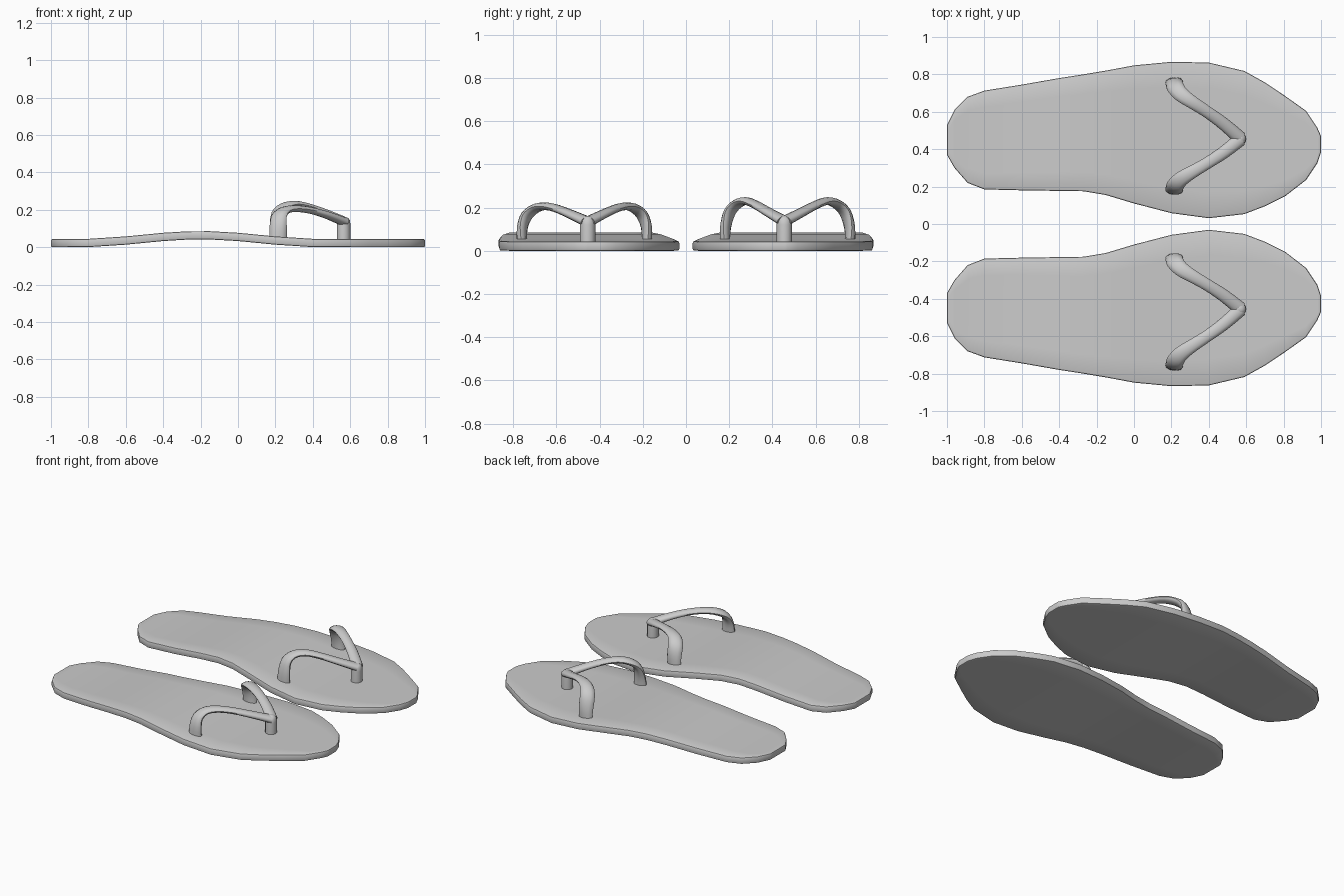
import bpy, bmesh, math
from mathutils import Vector

if "Cube" in bpy.data.objects:
    bpy.data.objects.remove(bpy.data.objects["Cube"])

# sole outline stations: x, inner edge y, outer edge y
STATIONS = [(-1, .37, .53), (-.96, .30, .61), (-.89, .22, .68), (-.8, .185, .713),
            (-.6, .18, .745), (-.4, .177, .78), (-.27, .175, .80), (-.15, .155, .82),
            (0, .11, .848), (.2, .058, .867), (.4, .031, .863), (.59, .053, .818),
            (.7, .095, .757), (.81, .15, .683), (.92, .235, .605), (.98, .325, .515),
            (1, .385, .47)]
THICK = .044
TOE = Vector((.565, .455, 0))

# strap arm: x, distance from toe line, half width, half thickness
ARM = [(.215, .305, .047, .024), (.215, .302, .047, .024), (.220, .280, .046, .023),
       (.250, .240, .041, .020), (.310, .197, .035, .018), (.390, .145, .032, .018),
       (.480, .080, .034, .020), (.568, .003, .037, .024)]
HIGH = [.03, .11, .18, .218, .230, .212, .178, .138]
LOW = [.03, .11, .165, .197, .206, .196, .170, .135]


def finish(name, bm, side, angle):
    for v in bm.verts:
        v.co.y *= side
    bmesh.ops.recalc_face_normals(bm, faces=bm.faces)
    me = bpy.data.meshes.new(name)
    bm.to_mesh(me)
    bm.free()
    ob = bpy.data.objects.new(name, me)
    bpy.context.collection.objects.link(ob)
    bpy.ops.object.select_all(action='DESELECT')
    ob.select_set(True)
    bpy.context.view_layer.objects.active = ob
    bpy.ops.object.shade_smooth_by_angle(angle=math.radians(angle))
    return ob


def arch(x):
    d = abs(x + .2) / .65
    return .042 * (.5 + .5 * math.cos(math.pi * d)) if d < 1 else 0


def sole(name, side):
    bm = bmesh.new()
    n = 6
    rows = [[bm.verts.new((x, lo + (hi - lo) * i / n, arch(x))) for i in range(n + 1)]
            for x, lo, hi in STATIONS]
    for a, b in zip(rows, rows[1:]):
        for i in range(n):
            bm.faces.new((a[i], a[i + 1], b[i + 1], b[i]))
    ext = bmesh.ops.extrude_face_region(bm, geom=bm.faces[:], use_keep_orig=True)
    top = [g for g in ext['geom'] if isinstance(g, bmesh.types.BMVert)]
    bmesh.ops.translate(bm, verts=top, vec=(0, 0, THICK))
    # softened top and bottom rims
    bm.normal_update()
    bmesh.ops.recalc_face_normals(bm, faces=bm.faces)
    rim = [e for e in bm.edges if len(e.link_faces) == 2
           and (abs(e.link_faces[0].normal.z) > .7) != (abs(e.link_faces[1].normal.z) > .7)]
    bmesh.ops.bevel(bm, geom=rim, offset=.008, segments=2, profile=.5, affect='EDGES')
    return finish(name, bm, side, 40)


def spline(pts, steps):
    """Catmull-Rom through tuples of any length."""
    out = []
    for k in range(len(pts) - 1):
        p = [pts[min(max(k + j, 0), len(pts) - 1)] for j in (-1, 0, 1, 2)]
        for s in range(steps):
            t = s / steps
            out.append([.5 * (2 * b + (c - a) * t + (2 * a - 5 * b + 4 * c - d) * t * t
                              + (3 * b - a - 3 * c + d) * t ** 3) for a, b, c, d in zip(*p)])
    return out + [list(pts[-1])]


def sweep_arm(bm, heights, s):
    spread = 1 if s > 0 else .9
    path = spline([(x, TOE.y + s * d * spread, z, w, t)
                   for (x, d, w, t), z in zip(ARM, heights)], 3)
    pos = [Vector(p[:3]) for p in path]
    rings, sides = [], 12
    for i, p in enumerate(path):
        tan = (pos[min(i + 1, len(pos) - 1)] - pos[max(i - 1, 0)]).normalized()
        across = Vector((1, 0, 0)).lerp(Vector((.65, .76 * s, 0)), min(1, 2 * i / len(path)))
        across = (across - tan * across.dot(tan)).normalized()
        up = tan.cross(across)
        rings.append([bm.verts.new(pos[i] + across * p[3] * math.cos(a) + up * p[4] * math.sin(a))
                      for a in (math.tau * k / sides for k in range(sides))])
    for a, b in zip(rings, rings[1:]):
        for k in range(sides):
            j = (k + 1) % sides
            bm.faces.new((a[k], a[j], b[j], b[k]))
    bm.faces.new(rings[0])
    bm.faces.new(rings[-1])


def toe_post(bm):
    rings, sides = [], 12
    for z, r in ((.02, .036), (.12, .036), (.142, .034), (.155, .026), (.162, .012)):
        rings.append([bm.verts.new(TOE + Vector((r * math.cos(a), r * math.sin(a), z)))
                      for a in (math.tau * k / sides for k in range(sides))])
    for a, b in zip(rings, rings[1:]):
        for k in range(sides):
            j = (k + 1) % sides
            bm.faces.new((a[k], a[j], b[j], b[k]))
    bm.faces.new(rings[0])
    bm.faces.new(rings[-1])


def strap(name, side, heights):
    bm = bmesh.new()
    for s in (1, -1):
        sweep_arm(bm, heights, s)
    toe_post(bm)
    return finish(name, bm, side, 50)


# the pair of sandals, mirrored across y = 0
for label, side, heights in (("left", 1, HIGH), ("right", -1, LOW)):
    sole(label + "_sole", side)
    strap(label + "_strap", side, heights)
